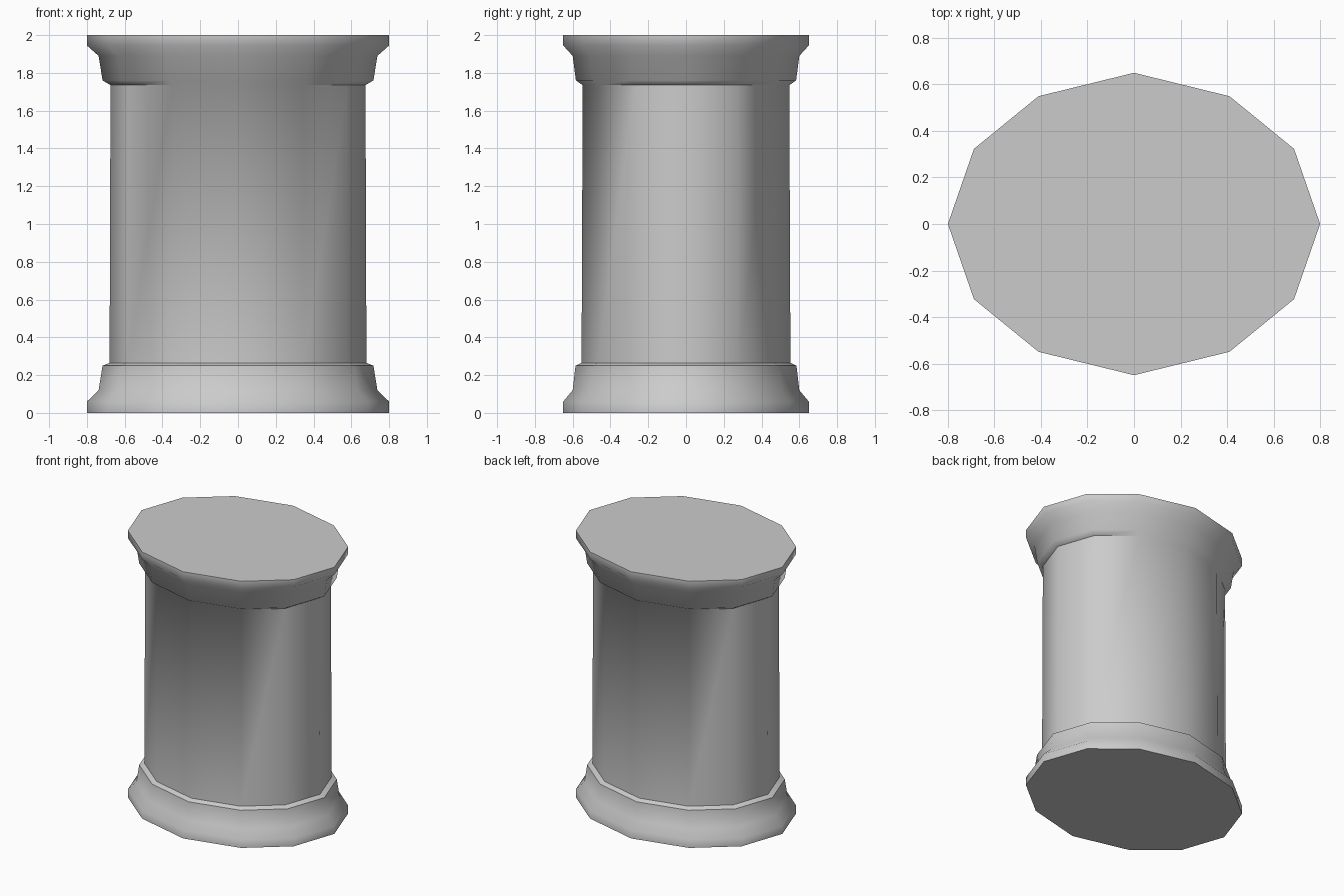
import bpy, bmesh, math

if "Cube" in bpy.data.objects:
    bpy.data.objects.remove(bpy.data.objects["Cube"])

# Quarter of the twelve-sided oval plan, as fractions of the half width and half depth
quarter = [(1.0, 0.0), (0.86, 0.497), (0.513, 0.845), (0.0, 1.0)]
plan = quarter + [(-x, y) for x, y in quarter[-2::-1]]
plan += [(x, -y) for x, y in plan[-2:0:-1]]

# Side profile: half width, half depth, height
profile = [
    (0.80, 0.65, 0.0), (0.80, 0.65, 0.06), (0.738, 0.60, 0.12),
    (0.717, 0.585, 0.25), (0.68, 0.553, 0.265),
    (0.675, 0.547, 1.735), (0.717, 0.583, 1.76),
    (0.738, 0.60, 1.89), (0.80, 0.65, 1.945), (0.80, 0.65, 2.0),
]

# Pedestal: oval rings joined into a closed column with moulded base and rim
bm = bmesh.new()
rings = [[bm.verts.new((px * w, py * d, z)) for px, py in plan] for w, d, z in profile]
n = len(plan)
for low, high in zip(rings, rings[1:]):
    for i in range(n):
        j = (i + 1) % n
        bm.faces.new((low[i], low[j], high[j], high[i]))
bm.faces.new(rings[0][::-1])
bm.faces.new(rings[-1])
bmesh.ops.recalc_face_normals(bm, faces=bm.faces)
mesh = bpy.data.meshes.new("pedestal")
bm.to_mesh(mesh)
bm.free()

pedestal = bpy.data.objects.new("pedestal", mesh)
bpy.context.collection.objects.link(pedestal)
bpy.context.view_layer.objects.active = pedestal
pedestal.select_set(True)
bpy.ops.object.shade_smooth_by_angle(angle=math.radians(55))
